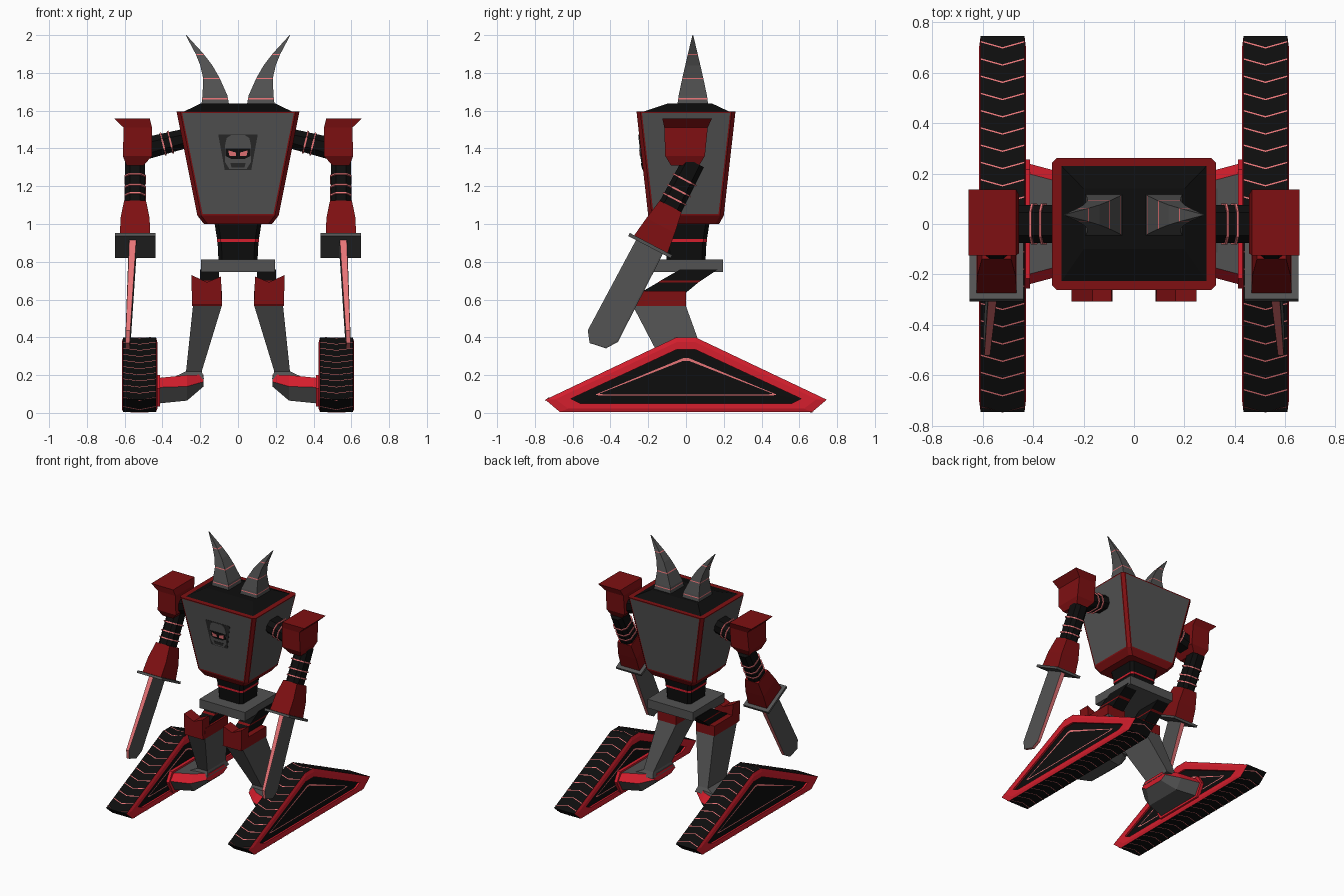
import bpy, bmesh, math
from mathutils import Vector, Matrix

if "Cube" in bpy.data.objects:
    bpy.data.objects.remove(bpy.data.objects["Cube"])

COL = {"gray": (0.085, 0.085, 0.085), "dark_gray": (0.022, 0.022, 0.022), "black": (0.004, 0.004, 0.004),
       "dark_red": (0.21, 0.005, 0.006), "bright_red": (0.66, 0.013, 0.026), "pink": (0.82, 0.18, 0.19)}
NAMES = list(COL)
MATS = []
for n, c in COL.items():
    m = bpy.data.materials.new(n)
    m.diffuse_color = (*c, 1)
    m.use_nodes = True
    m.node_tree.nodes["Principled BSDF"].inputs["Base Color"].default_value = m.diffuse_color
    MATS.append(m)


def finish(bm, name, mirror):
    bmesh.ops.recalc_face_normals(bm, faces=bm.faces)
    me = bpy.data.meshes.new(name)
    bm.to_mesh(me)
    bm.free()
    for m in MATS:
        me.materials.append(m)
    ob = bpy.data.objects.new(name, me)
    bpy.context.collection.objects.link(ob)
    if mirror:
        ob.modifiers.new("mirror", "MIRROR").use_mirror_merge = False
    return ob


def loft(name, rings, color, mirror=False, M=Matrix(), panel=None):
    """Skin a list of point rings; color is a name or rule(ring, side), ring -1 for caps."""
    rule = color if callable(color) else (lambda i, j: color)
    bm = bmesh.new()
    vs = [[bm.verts.new(M @ Vector(p)) for p in r] for r in rings]
    n = len(rings[0])
    for i in range(len(vs) - 1):
        for j in range(n):
            k = (j + 1) % n
            f = bm.faces.new((vs[i][j], vs[i][k], vs[i + 1][k], vs[i + 1][j]))
            f.material_index = NAMES.index(rule(i, j))
    for r in (vs[0], vs[-1]):
        bm.faces.new(r).material_index = NAMES.index(rule(-1, 0))
    if panel:
        bmesh.ops.recalc_face_normals(bm, faces=bm.faces)
        big = [f for f in bm.faces if f.calc_area() > 0.1 and abs(f.normal.z) < 0.5]
        bmesh.ops.inset_individual(bm, faces=big, thickness=0.012)
        for f in big:
            f.material_index = NAMES.index(panel)
    return finish(bm, name, mirror)


def rect(x0, x1, y0, y1, z, c=0):
    """Rectangle ring at height z, with chamfered corners when c > 0."""
    if not c:
        return [(x0, y0, z), (x1, y0, z), (x1, y1, z), (x0, y1, z)]
    return [(x0 + c, y0, z), (x1 - c, y0, z), (x1, y0 + c, z), (x1, y1 - c, z),
            (x1 - c, y1, z), (x0 + c, y1, z), (x0, y1 - c, z), (x0, y0 + c, z)]


def block(z, hx, hy, c=0, x=0, y=0):
    return rect(x - hx, x + hx, y - hy, y + hy, z, c)


# Torso with inset panels, and its low black roof
loft("torso", [block(1.0, .18, .175, .02), block(1.045, .215, .2, .02), block(1.595, .325, .262, .02)],
     "dark_red", panel="gray")
loft("torso_roof", [block(1.59, .297, .24), rect(-.2, .2, -.1, .14, 1.637)], "black")


# Face plates lying on the sloped torso front
def plate(name, pts, d, color, mirror=False):
    fy = lambda z: -.2 - .1127 * (z - 1.045)
    loft(name, [[(x, fy(z) - o, z) for x, z in pts] for o in (d, -.004)], color, mirror)


def sym(pts):
    return pts + [(-x, z) for x, z in reversed(pts)]


plate("face_frame", sym([(.07, 1.285), (.105, 1.475)]), .002, "dark_gray")
plate("face", sym([(.045, 1.29), (.07, 1.33), (.07, 1.41), (.06, 1.455), (.035, 1.472)]), .005, "gray")
plate("eye_band", sym([(.035, 1.345), (.065, 1.36), (.065, 1.40)]), .007, "black")
plate("eye", [(.01, 1.36), (.045, 1.36), (.052, 1.39), (.01, 1.378)], .009, "pink", True)
plate("mouth", sym([(.035, 1.30), (.04, 1.322)]), .007, "dark_gray")

# Curved horns with thin painted bands
keys = [(1.62, .12, .075, .083), (1.68, .122, .066, .075), (1.77, .14, .044, .056),
        (1.84, .168, .032, .04), (1.90, .203, .021, .026), (2.0, .275, .002, .002)]


def horn_ring(z):
    for a, b in zip(keys, keys[1:]):
        if z <= b[0]:
            t = (z - a[0]) / (b[0] - a[0])
            x, hx, hy = [a[i] + t * (b[i] - a[i]) for i in (1, 2, 3)]
            return block(z, hx, hy, 0, x, .036)


zs = [1.62, 1.66, 1.667, 1.68, 1.767, 1.774, 1.84, 1.895, 1.901, 2.0]
loft("horn", [horn_ring(z) for z in zs], lambda i, j: "pink" if i in (1, 4, 7) else "gray", True)

# Shoulder joint, ringed
SM = Matrix.Translation((.29, 0, 1.45)) @ Matrix.Rotation(math.radians(104), 4, 'Y')
loft("shoulder_joint", [block(0, .052, .075, .03), block(.2, .058, .075, .03)], "black", True, SM)
for k, s in enumerate((.065, .105)):
    loft(f"shoulder_band_{k}", [block(s, .062, .082, .03), block(s + .009, .062, .082, .03)], "pink", True, SM)

# Flared shoulder pad
loft("shoulder_pad", [rect(.5, .59, -.08, .07, 1.31), rect(.455, .61, -.11, .1, 1.36),
                      rect(.455, .605, -.115, .115, 1.51), rect(.467, .655, -.125, .137, 1.558)], "dark_red", True)

# Arm, in a frame leaning forward about the hand guard
AM = Matrix.Translation((.545, -.19, .885)) @ Matrix.Rotation(math.radians(-27.6), 4, 'X')
loft("upper_arm", [block(.2, .052, .065, .025), block(.5, .052, .06, .025)], "black", True, AM)
for k, s in enumerate((.275, .325, .39)):
    loft(f"arm_band_{k}", [block(s, .057, .07, .025), block(s + .009, .057, .07, .025)], "pink", True, AM)
loft("forearm", [block(.01, .08, .1), block(.12, .077, .085), block(.235, .058, .066)], "dark_red", True, AM)
loft("hand_guard", [block(-.008, .107, .127), block(.01, .107, .127)], "gray", True, AM)

# Blade: gray flats and a pink edge all round
blade = [(-.08, 0), (.08, 0), (.085, -.53), (.045, -.59), (-.045, -.605), (-.085, -.55)]
loft("blade", [[(.012 - z * .045 + s * (.018 + z * .012), y * k, z * (.99 if k < 1 else 1)) for y, z in blade]
               for s, k in ((-1.15, .9), (-1, 1), (1, 1), (1.15, .9))],
     lambda i, j: "pink" if i == 1 else "gray", True, AM)

# Waist and hips
loft("waist", [block(.8, .103, .103, .02), block(.9, .108, .108, .02), block(.94, .114, .114, .02),
               block(1.01, .125, .125, .02)], "black")
loft("waist_band", [block(.905, .112, .112, .02), block(.92, .112, .112, .02)], "bright_red")
loft("hip_plate", [block(.745, .195, .195), block(.813, .195, .195)], "gray")

# Legs
loft("thigh", [rect(.1, .2, -.27, -.02, .62), rect(.1, .2, -.15, .065, .69),
               rect(.1, .2, -.135, .08, .70), rect(.1, .2, -.03, .17, .76)],
     lambda i, j: "dark_red" if i == 1 else "black", True)
loft("knee_band", [rect(.085, .243, -.29, 0, .567), rect(.085, .243, -.28, 0, .645)], "dark_red", True)
cap = [(.085, .57), (.243, .57), (.247, .73), (.165, .692), (.09, .722)]
loft("knee_cap", [[(x, y, z) for x, z in cap] for y in (-.308, -.22)], "dark_red", True)
loft("shin", [rect(.18, .36, -.12, .15, .18), rect(.192, .275, -.1, .125, .22),
              rect(.085, .238, -.283, -.002, .57)], "gray", True)


# Feet: gray bars with red upper chamfers, ending in a red flange
def sole(x, h, zb, zm, zt):
    return [(x, -h, zm), (x, -h + .04, zt), (x, h - .04, zt), (x, h, zm), (x, h - .05, zb), (x, -h + .05, zb)]


loft("foot", [sole(.182, .13, .14, .165, .203), sole(.27, .2, .065, .14, .2), sole(.42, .24, .05, .135, .185)],
     lambda i, j: "bright_red" if j in (0, 2) else "gray", True)
loft("foot_flange", [sole(.412, .255, .035, .13, .2), sole(.436, .255, .035, .13, .2)], "bright_red", True)

# Triangular tracks: nested outlines give the red frame, dark web and pink line
P0 = [(-.745, .07), (-.667, .004), (.667, .004), (.745, .07), (.05, .4), (-.05, .4)]
P1 = [(-.61, .075), (-.56, .05), (.56, .05), (.61, .075), (.05, .335), (-.05, .335)]
P2 = [(-.48, .097), (-.455, .091), (.455, .091), (.48, .097), (.015, .29), (-.015, .29)]
P3 = [(y * .955, .15 + (z - .15) * .9) for y, z in P2]
PM = [(a[0] * .6 + b[0] * .4, a[1] * .6 + b[1] * .4) for a, b in zip(P0, P1)]
half = [(P3, .082), (P2, .082), (P1, .08), (P1, .094), (PM, .094), (P0, .087)]
steps = [(p, -d) for p, d in half] + [(p, d) for p, d in reversed(half)]
side_cols = ["pink", "black", "bright_red", "bright_red", "bright_red"]
cols = side_cols + ["black"] + side_cols[::-1]
loft("track", [[(.521 + d, y, z) for y, z in p] for p, d in steps],
     lambda i, j: "black" if i < 0 else cols[i], True)

# Chevron treads spaced along the track outline
loop = [Vector((0, *p)) for p in P0]
lens = [(loop[(i + 1) % 6] - loop[i]).length for i in range(6)]
total = sum(lens)


def on_loop(s):
    s %= total
    for i in range(6):
        if s <= lens[i]:
            d = (loop[(i + 1) % 6] - loop[i]).normalized()
            return loop[i] + d * s + Vector((0, d.z, -d.y)) * .003
        s -= lens[i]
    return loop[0].copy()


bm = bmesh.new()
count = 42
for k in range(count):
    s = k * total / count
    row = [[bm.verts.new(on_loop(s + w - (.027 if dx else 0)) + Vector((.521 + dx, 0, 0))) for w in (0, .006)]
           for dx in (-.087, 0, .087)]
    for a, b in zip(row, row[1:]):
        bm.faces.new((a[0], b[0], b[1], a[1])).material_index = NAMES.index("pink")
finish(bm, "track_treads", True)
